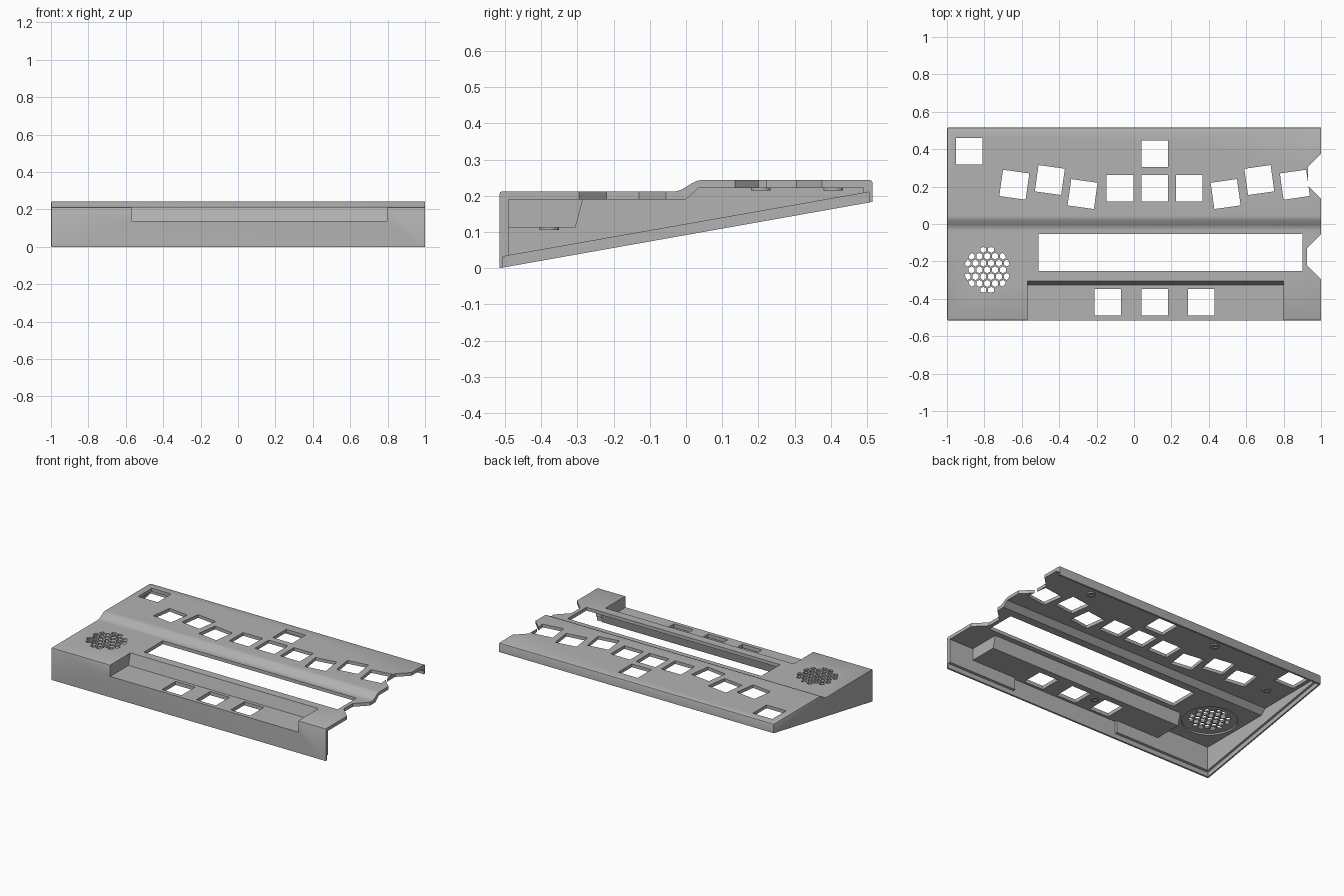
import bpy, bmesh, math
from mathutils import Vector, Matrix

if "Cube" in bpy.data.objects:
    bpy.data.objects.remove(bpy.data.objects["Cube"])

grey = bpy.data.materials.new("matte grey")
grey.use_nodes = True
grey.diffuse_color = (0.45, 0.45, 0.45, 1)
grey.node_tree.nodes["Principled BSDF"].inputs["Base Color"].default_value = grey.diffuse_color


def finish(name, bm):
    bmesh.ops.recalc_face_normals(bm, faces=bm.faces)
    mesh = bpy.data.meshes.new(name)
    bm.to_mesh(mesh)
    bm.free()
    obj = bpy.data.objects.new(name, mesh)
    bpy.context.collection.objects.link(obj)
    mesh.materials.append(grey)
    return obj


def prism(bm, points, offset):
    """Extrude a closed loop of 3D points along an offset vector."""
    face = bm.faces.new([bm.verts.new(p) for p in points])
    new = bmesh.ops.extrude_face_region(bm, geom=[face])["geom"]
    bmesh.ops.translate(bm, vec=offset, verts=[g for g in new if isinstance(g, bmesh.types.BMVert)])


def side_prism(profile, x0, x1):
    """Side profile of (y, z) points swept along x."""
    bm = bmesh.new()
    prism(bm, [(x0, y, z) for y, z in profile], (x1 - x0, 0, 0))
    return bm


def plan_prism(bm, outline, z0, z1):
    """Plan outline of (x, y) points swept upwards."""
    prism(bm, [(x, y, z0) for x, y in outline], (0, 0, z1 - z0))


def rect(x, y, w, d, angle=0):
    turn = Matrix.Rotation(math.radians(angle), 2)
    return [Vector((x, y)) + turn @ Vector((sx * w / 2, sy * d / 2))
            for sx, sy in ((-1, -1), (1, -1), (1, 1), (-1, 1))]


def circle(x, y, r, n, start=0):
    return [(x + r * math.cos(start + math.tau * i / n), y + r * math.sin(start + math.tau * i / n))
            for i in range(n)]


def cut(target, cutter):
    mod = target.modifiers.new("cut", "BOOLEAN")
    mod.operation, mod.solver, mod.object = "DIFFERENCE", "EXACT", cutter
    bpy.context.view_layer.objects.active = target
    bpy.ops.object.modifier_apply(modifier=mod.name)
    bpy.data.objects.remove(cutter)


# Outer wedge with the curved step across its top
step = []
for i in range(11):
    t = i / 10
    step.append((-0.032 + 0.074 * t, 0.212 + 0.031 * t * t * (3 - 2 * t)))
outer = side_prism([(-0.515, 0), (-0.515, 0.212)] + step + [(0.515, 0.243), (0.515, 0.183)], -1, 1)
bmesh.ops.recalc_face_normals(outer, faces=outer.faces)
rim = [e for e in outer.edges if e.calc_face_angle() > 0.6
       and all(f.normal.z > -0.5 and f.normal.x < 0.5 for f in e.link_faces)]
bmesh.ops.bevel(outer, geom=rim, offset=0.007, segments=2, affect="EDGES", profile=0.5)
shell = finish("case_shell", outer)

# Hollow interior, keeping material around the sunken front tray
cavity = finish("cavity_cutter", side_prism(
    [(-0.49, -0.1), (-0.49, 0.19), (0.0, 0.19), (0.035, 0.222), (0.49, 0.222), (0.49, -0.1)], -0.976, 1.1))
cut(cavity, finish("tray_block", side_prism(
    [(-0.6, 0.113), (-0.6, 0.3), (-0.256, 0.3), (-0.305, 0.113)], -0.594, 0.824)))
cut(shell, cavity)

# Rabbet inside the sloping lower rim
cut(shell, finish("rim_cutter", side_prism(
    [(-0.505, -0.1), (-0.505, 0.032), (0.505, 0.21), (0.505, -0.1)], -0.99, 1.1)))

# Sunken front tray
cut(shell, finish("tray_cutter", side_prism(
    [(-0.6, 0.137), (-0.6, 0.3), (-0.2816, 0.3), (-0.325, 0.137)], -0.57, 0.8)))

# Relief behind the front wall below the tray
bm = bmesh.new()
plan_prism(bm, rect(0.11, -0.49, 0.78, 0.03), 0.01, 0.113)
cut(shell, finish("relief_cutter", bm))

# Shallow round seat under the speaker grille
SPEAKER = Vector((-0.785, -0.245))
bm = bmesh.new()
plan_prism(bm, circle(*SPEAKER, 0.165, 64), 0.1, 0.2)
cut(shell, finish("speaker_seat_cutter", bm))

# Square button openings and the long display slot
bm = bmesh.new()
for x, y, angle in [(-0.88, 0.39, 0), (0.11, 0.375, 0),
                    (-0.64, 0.21, -8), (-0.45, 0.235, -8), (-0.275, 0.16, -8),
                    (-0.075, 0.19, 0), (0.11, 0.19, 0), (0.295, 0.19, 0),
                    (0.49, 0.16, 8), (0.67, 0.235, 8), (0.86, 0.21, 8)]:
    plan_prism(bm, rect(x, y, 0.142, 0.142, angle), 0.19, 0.3)
for x in (-0.14, 0.11, 0.36):
    plan_prism(bm, rect(x, -0.418, 0.142, 0.142), 0.09, 0.3)
plan_prism(bm, rect(0.195, -0.152, 1.41, 0.196), 0.15, 0.3)
cut(shell, finish("opening_cutter", bm))

# Hexagonal grille holes trimmed to a circle
bm = bmesh.new()
PITCH, LIMIT = 0.042, 0.123
for row in range(-4, 5):
    for col in range(-4, 5):
        cx, cy = (col + row % 2 / 2) * PITCH, row * PITCH * 0.866
        if math.hypot(cx, cy) < LIMIT - 0.003:
            hexagon = [Vector(p) for p in circle(cx, cy, 0.0185, 6, math.pi / 6)]
            plan_prism(bm, [SPEAKER + p * min(1, LIMIT / p.length) for p in hexagon], 0.15, 0.3)
cut(shell, finish("grille_cutter", bm))

# Two joint notches in the open end
bm = bmesh.new()
for top, inner_top, inner_low, low, depth in ((0.375, 0.305, 0.205, 0.135, 0.93),
                                              (-0.055, -0.13, -0.22, -0.295, 0.925)):
    plan_prism(bm, [(1, top), (depth, inner_top), (depth, inner_low), (1, low), (1.1, low), (1.1, top)],
               0.15, 0.3)
cut(shell, finish("notch_cutter", bm))

# Small screw bosses hanging under the top and tray
bosses = [("rear_left_boss", 0.67, 0.407, 0.222), ("rear_middle_boss", -0.28, 0.407, 0.222),
          ("rear_right_boss", -0.84, 0.207, 0.222), ("tray_boss", -0.015, -0.378, 0.113)]
parts = [shell]
for name, x, y, z in bosses:
    bm = bmesh.new()
    plan_prism(bm, circle(x, y, 0.027, 24), z - 0.007, z + 0.003)
    boss = finish(name, bm)
    bm = bmesh.new()
    plan_prism(bm, circle(x, y, 0.013, 24), z - 0.1, z + 0.1)
    cut(boss, finish("bore_cutter", bm))
    parts.append(boss)

for obj in bpy.context.selected_objects:
    obj.select_set(False)
for obj in parts:
    obj.select_set(True)
bpy.context.view_layer.objects.active = shell
bpy.ops.object.shade_smooth_by_angle(angle=math.radians(30))
